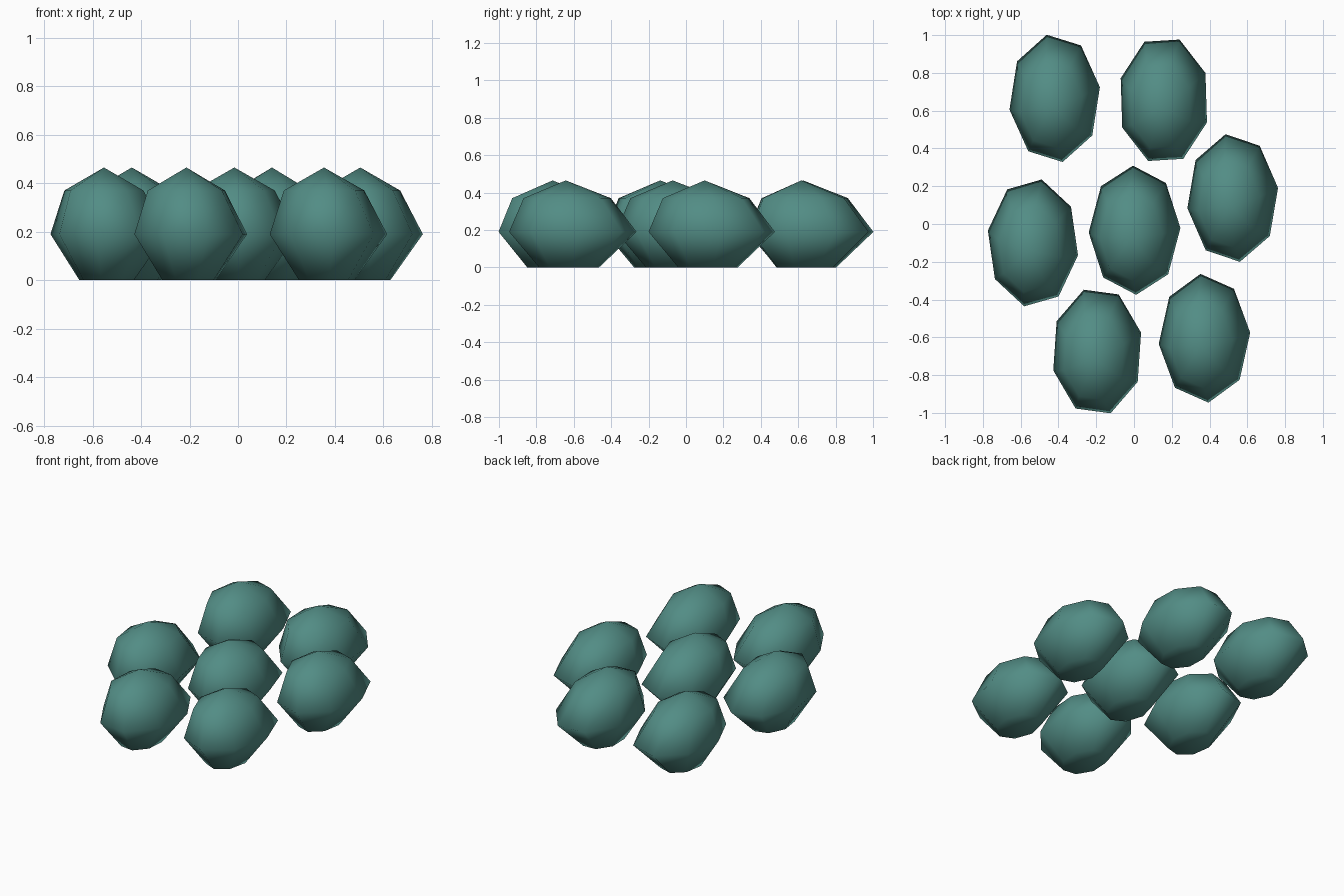
import bpy, bmesh
from math import sin, cos, tau, radians

if "Cube" in bpy.data.objects:
    bpy.data.objects.remove(bpy.data.objects["Cube"])

mat = bpy.data.materials.new("teal")
mat.diffuse_color = (0.085, 0.265, 0.235, 1)
mat.use_nodes = True
mat.node_tree.nodes["Principled BSDF"].inputs["Base Color"].default_value = mat.diffuse_color

RX, RY, SIDES = 0.243, 0.342, 8
# rings of the pebble: scale, height, x shift, y shift
RINGS = [(0.47, 0.0, -0.007, -0.02), (1.0, 0.19, 0, 0), (0.685, 0.37, -0.018, -0.03)]
APEX = (-0.018, -0.038, 0.465)


def pebble(name, x, y, turn):
    bm = bmesh.new()
    rings = []
    for s, z, dx, dy in RINGS:
        angles = [tau * i / SIDES + radians(turn) for i in range(SIDES)]
        rings.append([bm.verts.new((RX * s * cos(a) + dx, RY * s * sin(a) + dy, z)) for a in angles])
    # side bands
    for lo, hi in zip(rings, rings[1:]):
        for i in range(SIDES):
            j = (i + 1) % SIDES
            bm.faces.new((lo[i], lo[j], hi[j], hi[i]))
    # pointed crown and flat underside
    top = bm.verts.new(APEX)
    bottom = bm.verts.new((-0.007, -0.02, 0))
    for i in range(SIDES):
        j = (i + 1) % SIDES
        bm.faces.new((rings[-1][i], rings[-1][j], top))
        bm.faces.new((rings[0][j], rings[0][i], bottom))
    for f in bm.faces:
        f.smooth = True
    mesh = bpy.data.meshes.new(name)
    bm.to_mesh(mesh)
    bm.free()
    mesh.materials.append(mat)
    ob = bpy.data.objects.new(name, mesh)
    ob.location = (x, y, 0)
    bpy.context.collection.objects.link(ob)


# one centre pebble with six around it
pebble("pebble_centre", 0.003, -0.033, 2)
pebble("pebble_back_left", -0.42, 0.665, 10)
pebble("pebble_back_right", 0.158, 0.655, -20)
pebble("pebble_right", 0.5225, 0.1375, 9)
pebble("pebble_left", -0.535, -0.10, -11)
pebble("pebble_front_left", -0.195, -0.675, 17)
pebble("pebble_front_right", 0.373, -0.605, 5)
